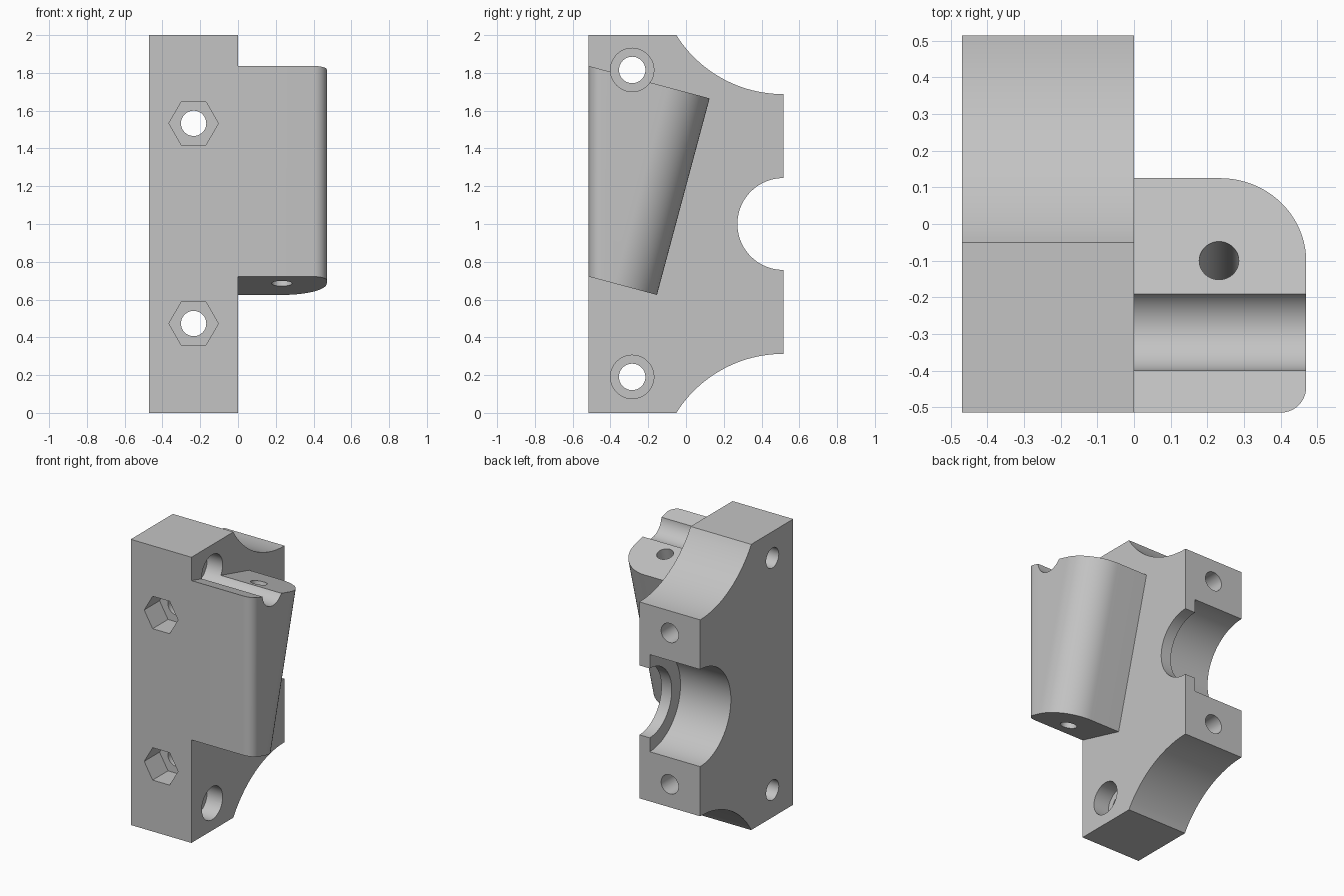
import bpy, bmesh, math
from mathutils import Vector

if "Cube" in bpy.data.objects:
    bpy.data.objects.remove(bpy.data.objects["Cube"], do_unlink=True)

W, D, H = 0.47, 0.515, 2.0      # block width, half depth, height
TILT = math.radians(15)

grey = bpy.data.materials.new("plain_grey")
grey.use_nodes = True
grey.diffuse_color = (0.55, 0.55, 0.55, 1)
grey.node_tree.nodes["Principled BSDF"].inputs["Base Color"].default_value = (0.55, 0.55, 0.55, 1)


def prism(points, vec):
    """Closed prism: a polygon swept along a vector."""
    bm = bmesh.new()
    face = bm.faces.new([bm.verts.new(p) for p in points])
    new = bmesh.ops.extrude_face_region(bm, geom=[face])["geom"]
    verts = [g for g in new if isinstance(g, bmesh.types.BMVert)]
    bmesh.ops.translate(bm, verts=verts, vec=vec)
    bmesh.ops.recalc_face_normals(bm, faces=bm.faces)
    return bm


def to_object(bm, name):
    mesh = bpy.data.meshes.new(name)
    bm.to_mesh(mesh)
    bm.free()
    mesh.materials.append(grey)
    ob = bpy.data.objects.new(name, mesh)
    bpy.context.collection.objects.link(ob)
    return ob


def rod(start, end, radius, sides=48):
    """Round or hexagonal cutter between two points."""
    start, end = Vector(start), Vector(end)
    axis = (end - start).normalized()
    u = Vector((0, 1, 0)) if abs(axis.x) > 0.5 else Vector((1, 0, 0))
    w = axis.cross(u)
    ring = [start + radius * (u * math.cos(a) + w * math.sin(a))
            for a in (math.tau * i / sides for i in range(sides))]
    return to_object(prism(ring, end - start), "cutter")


def boolean(target, tool, operation):
    mod = target.modifiers.new("boolean", 'BOOLEAN')
    mod.operation, mod.solver, mod.object = operation, 'EXACT', tool
    bpy.context.view_layer.objects.active = target
    bpy.ops.object.modifier_apply(modifier=mod.name)
    bpy.data.objects.remove(tool, do_unlink=True)


# Main block: side profile with scooped back corners
R, SCOOP = 0.67, 0.6875
start = math.asin((D + 0.05) / R)
arc = []
for i in range(25):
    a = start * (1 - i / 24)
    arc.append((D - R * math.sin(a), SCOOP + R - R * math.cos(a)))
arc[0] = (arc[0][0], 1.0)
profile = [(-D, 1.0)] + arc
profile = [(y, 1 + z) for y, z in profile] + [(y, 1 - z) for y, z in reversed(profile)]
body = to_object(prism([(-W, y, z) for y, z in profile], (W, 0, 0)), "bearing_bracket")

# Tilted arm: leaning box, front trimmed upright, two outer edges rounded
axis = Vector((0, math.sin(TILT), math.cos(TILT)))
slope = Vector((0, math.cos(TILT), -math.sin(TILT)))
top_back = Vector((0, 0.125, 1.665))
length = 1.077
corners = [top_back + Vector((x, 0, 0)) + slope * v
           for x, v in ((-0.05, -1.1), (W, -1.1), (W, 0), (-0.05, 0))]
bm = prism(corners, -axis * length)
cut = bmesh.ops.bisect_plane(bm, geom=bm.verts[:] + bm.edges[:] + bm.faces[:],
                             plane_co=(0, -D, 0), plane_no=(0, -1, 0), clear_outer=True)
rim = [g for g in cut["geom_cut"] if isinstance(g, bmesh.types.BMEdge)]
bmesh.ops.holes_fill(bm, edges=rim, sides=0)
bmesh.ops.recalc_face_normals(bm, faces=bm.faces)


def long_outer_edge(back):
    for e in bm.edges:
        if all(abs(v.co.x - W) < 1e-4 for v in e.verts) and e.calc_length() > 1:
            front = all(abs(v.co.y + D) < 1e-4 for v in e.verts)
            if front != back:
                return e


for back, radius, segments in ((False, 0.07, 10), (True, 0.235, 20)):
    bmesh.ops.bevel(bm, geom=[long_outer_edge(back)], offset=radius, offset_type='OFFSET',
                    segments=segments, profile=0.5, affect='EDGES')
boolean(body, to_object(bm, "tilted_arm"), 'UNION')

# Bearing seat: wide bore with a narrower lip on the arm side
boolean(body, rod((-0.6, D, 1.0), (-0.08, D, 1.0), 0.34, 80), 'DIFFERENCE')
boolean(body, rod((-0.2, D, 1.0), (0.1, D, 1.0), 0.243, 80), 'DIFFERENCE')

for side in (-1, 1):
    # Clamp bolts, front to back, with hexagonal nut pockets
    x, z = -W / 2, 1.003 + side * 0.53
    boolean(body, rod((x, -0.7, z), (x, 0.7, z), 0.067), 'DIFFERENCE')
    boolean(body, rod((x, -0.7, z), (x, -D + 0.17, z), 0.131, 6), 'DIFFERENCE')
    # Mounting bolts, side to side, counterbored; the upper one grooves the arm
    y, z = -0.285, 1.003 + side * 0.8125
    boolean(body, rod((-0.7, y, z), (0.7, y, z), 0.07), 'DIFFERENCE')
    boolean(body, rod((-0.12, y, z), (0.7, y, z), 0.115), 'DIFFERENCE')

# Screw hole along the arm
mid = Vector((0.232, -0.10, 1.725))
boolean(body, rod(mid + axis * 0.2, mid - axis * 1.4, 0.054), 'DIFFERENCE')

# Smooth curved walls, crisp edges
bpy.ops.object.select_all(action='DESELECT')
body.select_set(True)
bpy.context.view_layer.objects.active = body
bpy.ops.object.shade_smooth_by_angle(angle=math.radians(25))
